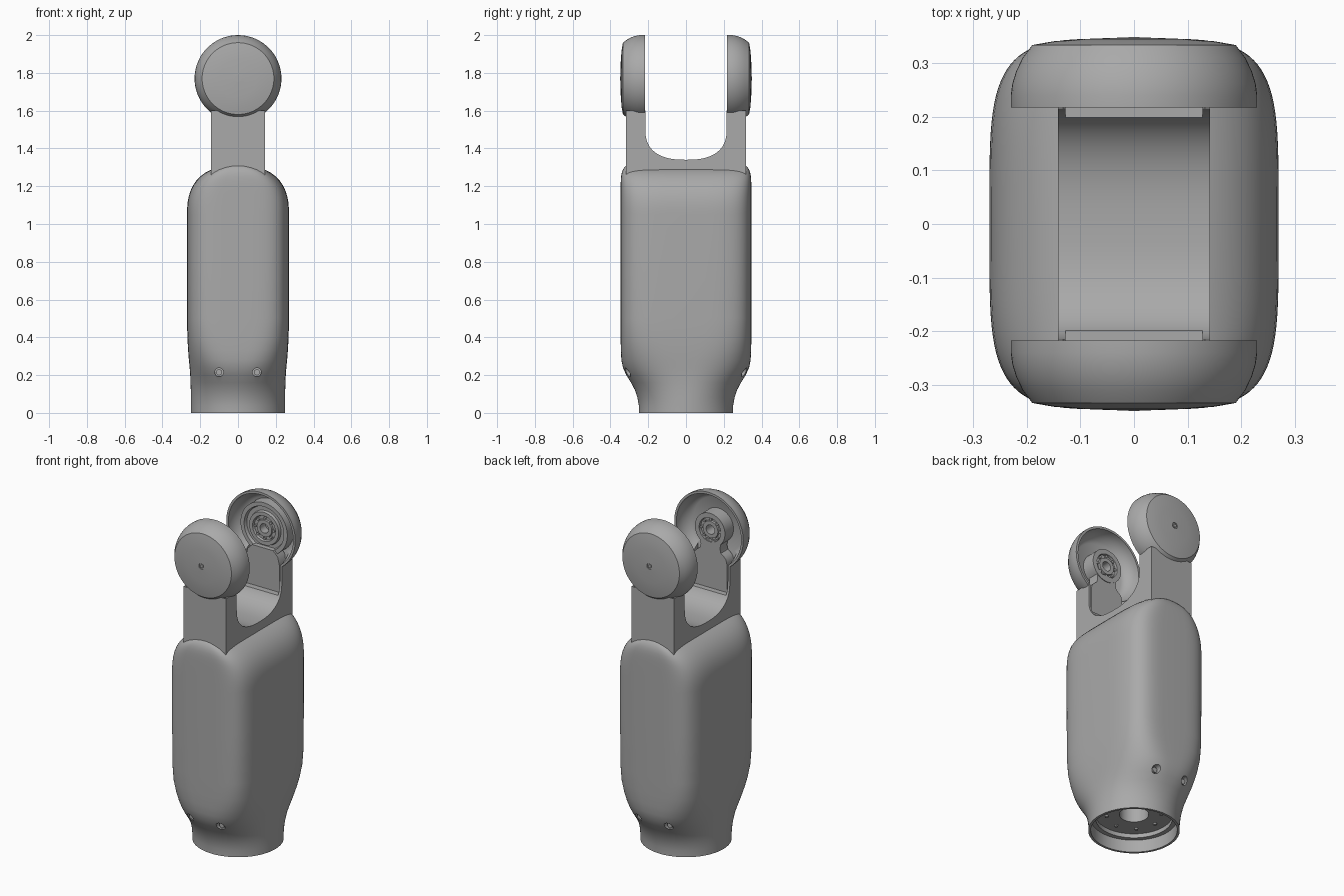
import bpy, bmesh
from math import cos, sin, pi, radians, copysign
from mathutils import Matrix, Vector

if "Cube" in bpy.data.objects:
    bpy.data.objects.remove(bpy.data.objects["Cube"], do_unlink=True)

GREY = (0.40, 0.40, 0.40, 1)
mat = bpy.data.materials.new("plain grey")
mat.use_nodes = True
mat.diffuse_color = GREY
mat.node_tree.nodes["Principled BSDF"].inputs["Base Color"].default_value = GREY

AXIS = 1.77   # height of the joint axis


def finish(name, bm):
    bmesh.ops.remove_doubles(bm, verts=bm.verts, dist=0.00005)
    bmesh.ops.recalc_face_normals(bm, faces=bm.faces)
    me = bpy.data.meshes.new(name)
    bm.to_mesh(me)
    bm.free()
    me.materials.append(mat)
    ob = bpy.data.objects.new(name, me)
    bpy.context.collection.objects.link(ob)
    return ob


def activate(ob):
    bpy.ops.object.select_all(action='DESELECT')
    ob.select_set(True)
    bpy.context.view_layer.objects.active = ob


def smooth(ob, angle=32):
    activate(ob)
    bpy.ops.object.shade_smooth_by_angle(angle=radians(angle))


def skin(bm, rings, cap=False):
    rings = [[bm.verts.new(p) for p in ring] for ring in rings]
    n = len(rings[0])
    for a, b in zip(rings, rings[1:]):
        for i in range(n):
            j = (i + 1) % n
            bm.faces.new((a[i], a[j], b[j], b[i]))
    if cap:
        bm.faces.new(rings[0])
        bm.faces.new(rings[-1])


def oval(hx, hy, z, power, n=96):
    pts = []
    for i in range(n):
        c, s = cos(2 * pi * i / n), sin(2 * pi * i / n)
        pts.append((copysign(abs(c) ** (2 / power), c) * hx,
                    copysign(abs(s) ** (2 / power), s) * hy, z))
    return pts


def lathe(name, profile, side, n=72):
    """Turn (radius, distance) pairs about the joint axis."""
    bm = bmesh.new()
    skin(bm, [[(r * cos(2 * pi * i / n), side * y, AXIS + r * sin(2 * pi * i / n))
               for i in range(n)] for r, y in profile])
    bmesh.ops.dissolve_degenerate(bm, edges=bm.edges, dist=0.00001)
    return finish(name, bm)


def prism(name, points, depth):
    """Extrude a flat outline of 3D points along a vector."""
    bm = bmesh.new()
    d = Vector(depth)
    skin(bm, [points, [Vector(p) + d for p in points]], cap=True)
    return finish(name, bm)


def rod(name, r, length, centre, axis='Y', n=24):
    bm = bmesh.new()
    rot = Matrix.Rotation(pi / 2, 4, 'X') if axis == 'Y' else Matrix()
    bmesh.ops.create_cone(bm, cap_ends=True, segments=n, radius1=r, radius2=r,
                          depth=length, matrix=Matrix.Translation(centre) @ rot)
    return finish(name, bm)


def box(name, lo, hi):
    bm = bmesh.new()
    lo, hi = Vector(lo), Vector(hi)
    bmesh.ops.create_cube(bm, size=1, matrix=Matrix.Translation((lo + hi) / 2)
                          @ Matrix.Diagonal((*(hi - lo), 1)))
    return finish(name, bm)


def cut(ob, cutter):
    mod = ob.modifiers.new("cut", 'BOOLEAN')
    mod.operation, mod.solver, mod.object = 'DIFFERENCE', 'EXACT', cutter
    activate(ob)
    bpy.ops.object.modifier_apply(modifier=mod.name)
    bpy.data.objects.remove(cutter, do_unlink=True)


# Body shell: socket inside, round collar, swelling into a rounded block
socket = [(0.08, 0.25), (0.08, 0.1), (0.21, 0.1), (0.21, 0.075), (0.236, 0.075), (0.236, 0)]
rings = [oval(r, r, z, 2) for r, z in socket]
for hx, hy, z, power in [
        (.25, .25, 0, 2), (.25, .25, .04, 2), (.25, .257, .08, 2.03), (.25, .27, .12, 2.1),
        (.251, .291, .16, 2.2), (.253, .316, .2, 2.4), (.256, .334, .24, 2.65),
        (.26, .342, .28, 2.95), (.264, .345, .33, 3.4), (.268, .346, .4, 4), (.27, .346, .5, 4.4),
        (.27, .346, .8, 4.5), (.27, .346, 1.05, 4.5)]:
    rings.append(oval(hx, hy, z, power))
for k in range(1, 13):
    t = sin(pi / 2 * k / 12.4)
    rings.append(oval(.27 * (1 - t ** 2.5) ** .4, .346 - .03 * t ** 10, 1.05 + .26 * t, 4.5))
bm = bmesh.new()
skin(bm, rings, cap=True)
body = finish("body_shell", bm)

# Screw holes low on the front and back, each with a sunk screw
for side in (-1, 1):
    for x in (-.1, .1):
        cut(body, rod("hole_cutter", .023, .14, (x, side * .34, .215)))
        smooth(rod("body_screw", .016, .03, (x, side * .282, .215)))
smooth(body)

# Bolts round the socket floor
for i in range(8):
    a = pi / 4 * i
    smooth(rod("socket_bolt", .01, .012, (.15 * cos(a), .15 * sin(a), .097), 'Z', 12))

# Yoke: block with a rounded slot, leaving two posts
slot = [(-copysign(abs(cos(a)) ** .8, cos(a)) * .215, 1.5 - sin(a) ** .8 * .16)
        for a in [pi * i / 32 for i in range(33)]]
outline = [(-.318, 1.2), (-.318, 1.6), (-.215, 1.6)] + slot + [(.215, 1.6), (.318, 1.6), (.318, 1.2)]
yoke = prism("yoke", [(-.142, y, z) for y, z in outline], (.284, 0, 0))


def recess(side):
    y0, y1 = sorted((side * .17, side * .298))
    return box("recess_cutter", (-.128, y0, 1.42), (.128, y1, 1.66))


cap_profile = [(0, .31), (.165, .31), (.188, .297), (.207, .265), (.215, .24), (.216, .217),
               (.23, .217), (.23, .24), (.227, .262), (.22, .285), (.208, .31), (.19, .334),
               (.15, .341), (.1, .345), (.05, .347), (.018, .348), (.018, .342),
               (.01, .342), (.01, .349), (0, .349)]
for side, label in ((-1, "front"), (1, "back")):
    cut(yoke, rod("joint_cutter", .216, .14, (0, side * .242, AXIS), n=72))
    cut(yoke, recess(side))
    # Round joint cap, hollow on the inner side
    cap = lathe(label + "_joint_cap", cap_profile, side)
    cut(cap, recess(side))
    smooth(cap)
smooth(yoke)


def plate(name, half, y0, y1):
    pts = half + [(-x, z) for x, z in reversed(half)]
    return smooth(prism(name, [(x, y0, z) for x, z in pts], (0, y1 - y0, 0)))


# Back hub: wide stepped ring with a bearing, over a broad plate
smooth(lathe("back_hub", [(.156, .312), (.156, .247), (.132, .247), (.126, .264), (.102, .264),
                          (.098, .247), (.076, .247), (.072, .26), (.052, .26), (.05, .25),
                          (.028, .25), (.028, .3), (0, .3)], 1))
plate("back_plate", [(.112, 1.37), (.112, 1.58), (.1, 1.63), (.07, 1.66)], .235, .3)

# Front hub: small bearing boss on a necked plate
smooth(lathe("front_hub", [(.1, .312), (.1, .228), (.072, .228), (.07, .243), (.052, .243),
                           (.05, .232), (.028, .232), (.028, .3), (0, .3)], -1))
plate("front_plate", [(.11, 1.37), (.11, 1.59), (.104, 1.615), (.088, 1.632), (.07, 1.645),
                      (.064, 1.67), (.07, 1.71)], -.232, -.3)

# Bearing bolts and plate side bolts
for side, y in ((1, .256), (-1, -.239)):
    for i in range(8):
        a = pi / 4 * i
        smooth(rod("bearing_bolt", .008, .014, (.061 * cos(a), y, AXIS + .061 * sin(a)), n=12))
